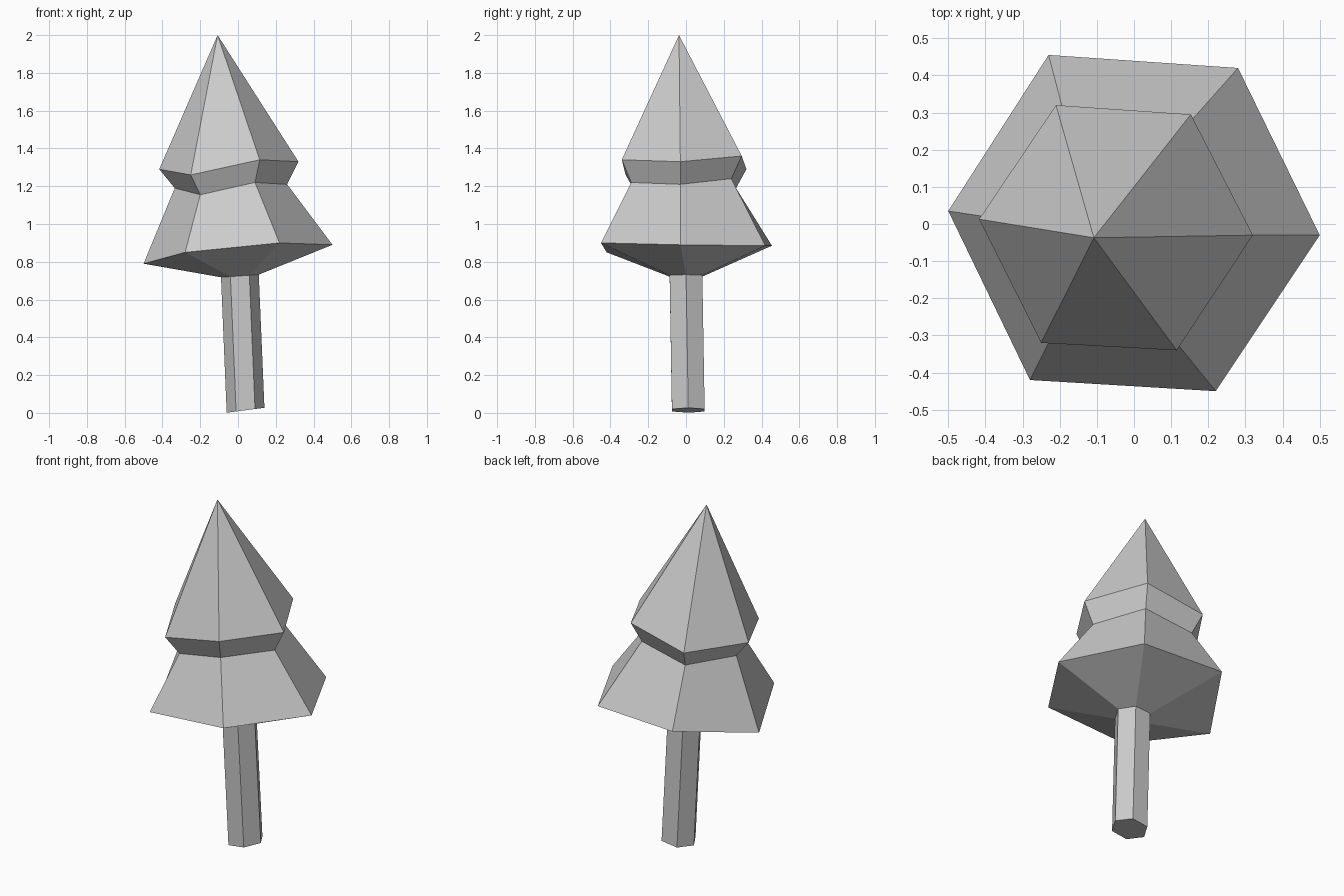
import bpy
import bmesh
from math import cos, sin, radians
from mathutils import Vector

SIDES = 6

cube = bpy.data.objects.get("Cube")
if cube:
    bpy.data.objects.remove(cube, do_unlink=True)

# One plain grey for the whole tree
grey = bpy.data.materials.new("plain grey")
grey.use_nodes = True
colour = (0.6, 0.6, 0.6, 1)
grey.diffuse_color = colour
grey.node_tree.nodes["Principled BSDF"].inputs["Base Color"].default_value = colour


def tilted_ring(centre, radius, slope):
    """Regular hexagon, rising towards +x by the given slope."""
    points = []
    for i in range(SIDES):
        angle = radians(360 / SIDES * i)
        offset = Vector((cos(angle), sin(angle), slope * cos(angle))) * radius
        points.append(Vector(centre) + offset)
    return points


def loft(name, rings, tip=None, cap_bottom=False):
    """Skin a stack of rings with flat faces, optionally closing the ends."""
    bm = bmesh.new()
    loops = [[bm.verts.new(p) for p in ring] for ring in rings]
    for low, high in zip(loops, loops[1:]):
        for i in range(SIDES):
            j = (i + 1) % SIDES
            bm.faces.new((low[i], low[j], high[j], high[i]))
    if tip:
        peak = bm.verts.new(tip)
        top = loops[-1]
        for i in range(SIDES):
            bm.faces.new((top[i], top[(i + 1) % SIDES], peak))
    if cap_bottom:
        bm.faces.new(list(reversed(loops[0])))
    mesh = bpy.data.meshes.new(name)
    bm.to_mesh(mesh)
    bm.free()
    mesh.materials.append(grey)
    obj = bpy.data.objects.new(name, mesh)
    bpy.context.collection.objects.link(obj)
    return obj


# Leaning trunk, open where it meets the foliage
trunk_foot = tilted_ring((0.04, 0.012, 0.014), 0.1, 0.13)
trunk_top = tilted_ring((0.01, 0, 0.725), 0.1, 0.07)
loft("trunk", [trunk_foot, trunk_top], cap_bottom=True)

# Uneven hand-shaped rings of the foliage, counter-clockwise from +x
skirt = [(0.5, -0.03, 0.89), (0.28, 0.42, 0.885), (-0.23, 0.455, 0.885),
         (-0.5, 0.035, 0.79), (-0.28, -0.42, 0.85), (0.22, -0.45, 0.9)]
waist = [(0.26, -0.03, 1.21), (0.12, 0.24, 1.24), (-0.18, 0.265, 1.19),
         (-0.335, 0.01, 1.19), (-0.2, -0.26, 1.155), (0.09, -0.29, 1.22)]
crown = [(0.32, -0.03, 1.33), (0.153, 0.295, 1.36), (-0.21, 0.32, 1.29),
         (-0.417, 0.013, 1.29), (-0.25, -0.32, 1.26), (0.115, -0.34, 1.34)]

# Two-tier foliage, from the top of the trunk to the tip
loft("foliage", [trunk_top, skirt, waist, crown], tip=(-0.108, -0.037, 2))
